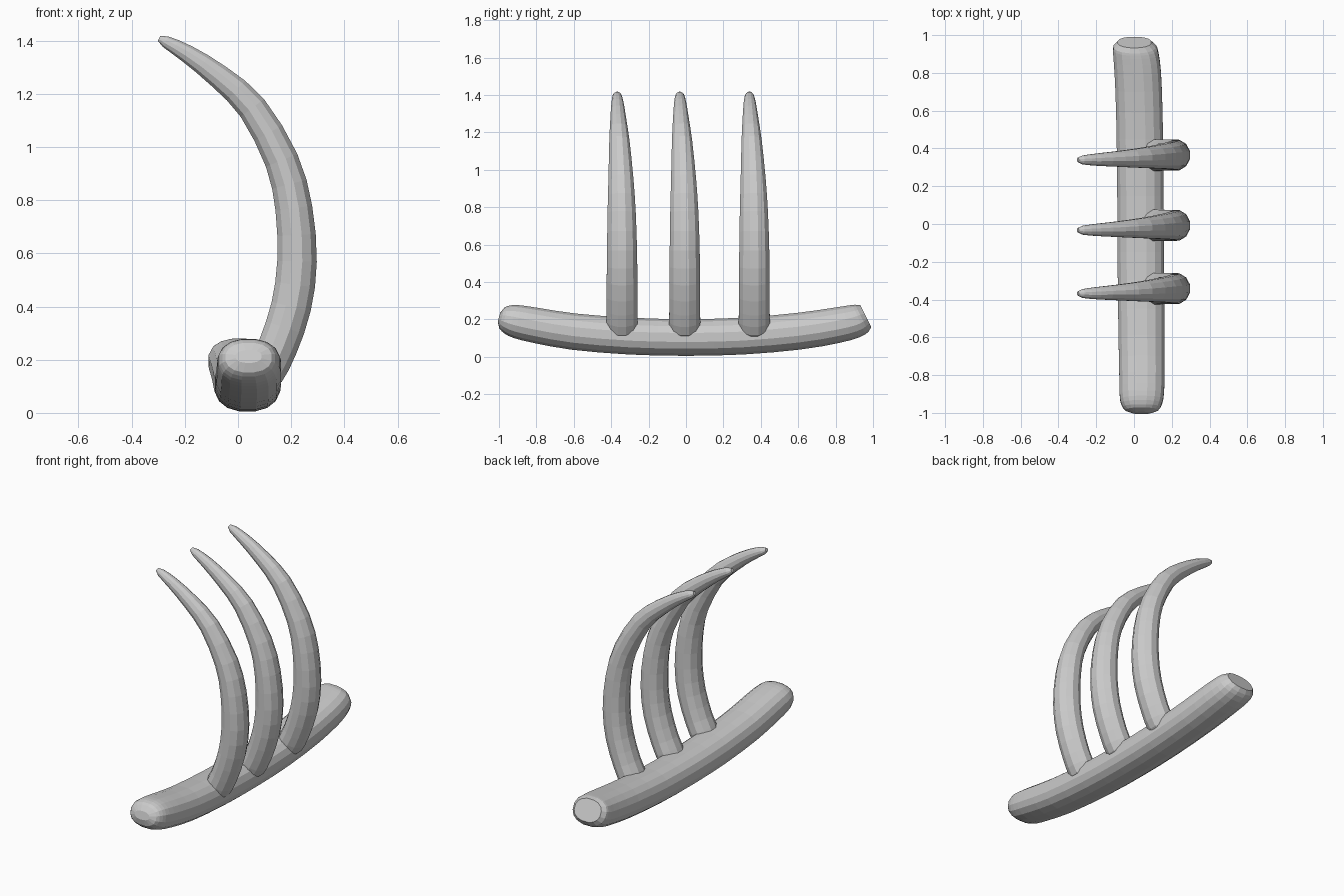
import bpy, bmesh, math
from mathutils import Vector


def refine(st):
    # Catmull-Rom midpoints between neighbouring stations
    out = []
    for i in range(len(st) - 1):
        a, b, c, d = st[max(i - 1, 0)], st[i], st[i + 1], st[min(i + 2, len(st) - 1)]
        out.append(b)
        if 0 < i < len(st) - 2:
            out.append(tuple((9 * (q + r) - p - s) / 16 for p, q, r, s in zip(a, b, c, d)))
    out.append(st[-1])
    return out


def loft(name, stations, side, sides=16, power=2.0):
    # stations: x, y, z, radius along side axis, radius in the bending plane
    side = Vector(side)
    pts = [Vector(s[:3]) for s in stations]
    bm = bmesh.new()
    rings = []
    for i, s in enumerate(stations):
        t = pts[min(i + 1, len(pts) - 1)] - pts[max(i - 1, 0)]
        n = t.cross(side).normalized()
        ring = []
        for k in range(sides):
            a = 2 * math.pi * (k + 0.5) / sides
            c, q = math.cos(a), math.sin(a)
            u = math.copysign(abs(c) ** (2 / power), c)
            v = math.copysign(abs(q) ** (2 / power), q)
            ring.append(bm.verts.new(pts[i] + side * u * s[3] + n * v * s[4]))
        rings.append(ring)
    for r0, r1 in zip(rings, rings[1:]):
        for k in range(sides):
            j = (k + 1) % sides
            bm.faces.new((r0[k], r0[j], r1[j], r1[k]))
    bm.faces.new(rings[0])
    bm.faces.new(rings[-1])
    bmesh.ops.recalc_face_normals(bm, faces=bm.faces)
    me = bpy.data.meshes.new(name)
    bm.to_mesh(me)
    bm.free()
    ob = bpy.data.objects.new(name, me)
    bpy.context.collection.objects.link(ob)
    return ob


# Curved grip bar
bar = [
    (0.040, -1.000, 0.212, 0.050, 0.025),
    (0.040, -0.985, 0.208, 0.088, 0.058),
    (0.040, -0.950, 0.200, 0.110, 0.080),
    (0.041, -0.900, 0.188, 0.119, 0.091),
    (0.042, -0.800, 0.168, 0.122, 0.096),
    (0.040, -0.600, 0.135, 0.124, 0.099),
    (0.037, -0.300, 0.111, 0.125, 0.100),
    (0.035, 0.000, 0.104, 0.125, 0.100),
    (0.033, 0.300, 0.111, 0.125, 0.100),
    (0.028, 0.600, 0.137, 0.125, 0.100),
    (0.020, 0.800, 0.168, 0.125, 0.097),
    (0.010, 0.900, 0.190, 0.122, 0.091),
    (0.004, 0.940, 0.207, 0.113, 0.082),
    (0.002, 0.962, 0.218, 0.090, 0.066),
]
loft("grip_bar", refine(bar), (1, 0, 0), power=2.3)

# Three curved, tapering claws
claw = [
    (0.075, 0.000, 0.100, 0.055, 0.045),
    (0.100, 0.000, 0.150, 0.084, 0.075),
    (0.150, 0.000, 0.250, 0.085, 0.077),
    (0.200, 0.000, 0.400, 0.085, 0.078),
    (0.222, 0.000, 0.570, 0.083, 0.077),
    (0.210, -0.002, 0.770, 0.078, 0.072),
    (0.164, -0.006, 0.950, 0.069, 0.066),
    (0.054, -0.014, 1.147, 0.056, 0.057),
    (-0.070, -0.020, 1.264, 0.044, 0.047),
    (-0.190, -0.024, 1.350, 0.034, 0.035),
    (-0.272, -0.026, 1.396, 0.024, 0.023),
    (-0.297, -0.026, 1.409, 0.012, 0.011),
]
for i, y in enumerate((-0.342, -0.007, 0.365)):
    ob = loft(f"claw_{i + 1}", refine(claw), (0, 1, 0), sides=12)
    ob.location.y = y
